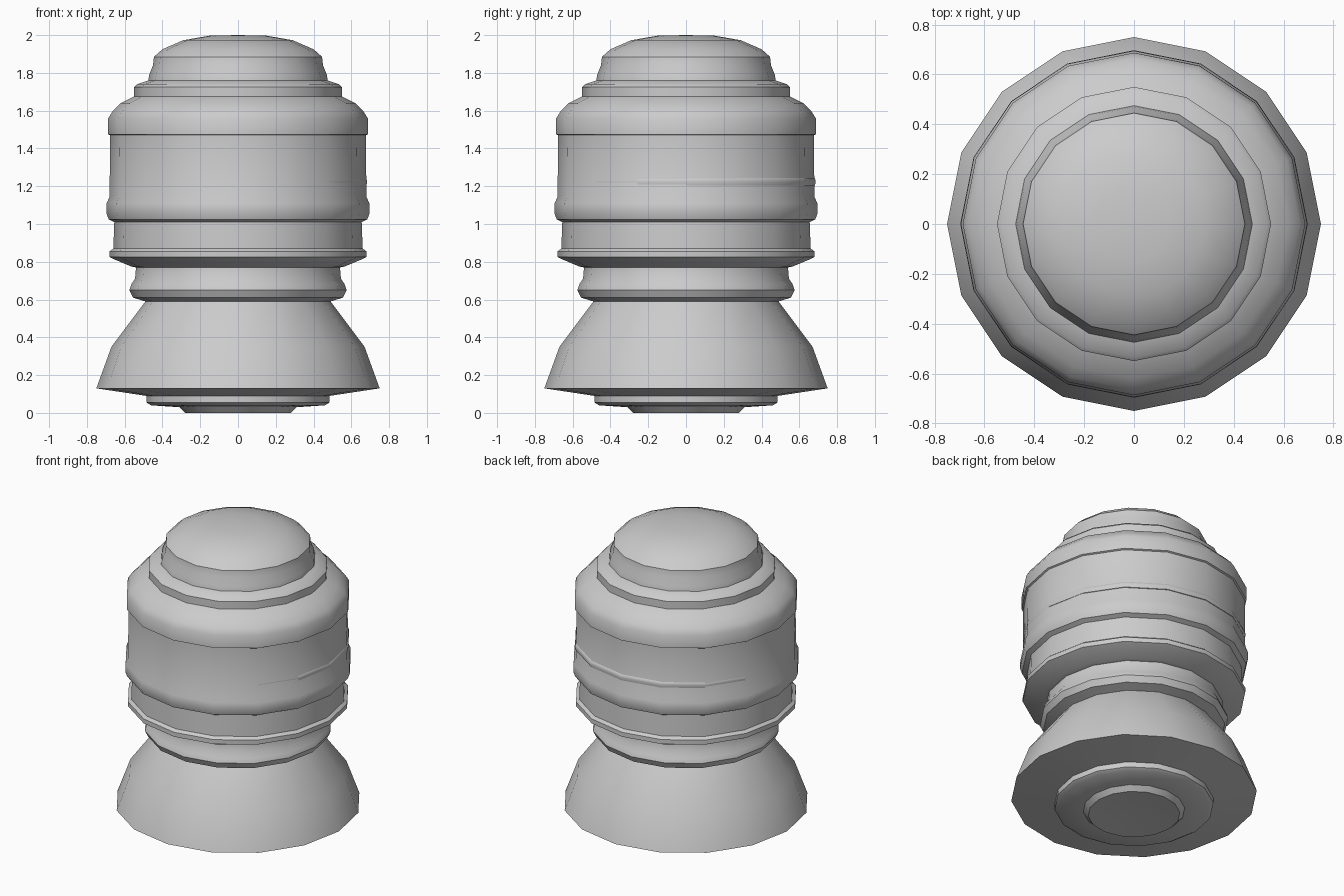
import bpy, bmesh
from math import cos, sin, pi, radians

if "Cube" in bpy.data.objects:
    bpy.data.objects.remove(bpy.data.objects["Cube"])

SIDES = 16


def lathe(name, profile, closed=False):
    """Revolve (radius, height) points, listed bottom to top, around z."""
    bm = bmesh.new()
    rings = []
    for r, z in profile:
        if r == 0:
            rings.append([bm.verts.new((0, 0, z))])
        else:
            rings.append([bm.verts.new((r * cos(2 * pi * i / SIDES),
                                        r * sin(2 * pi * i / SIDES), z))
                          for i in range(SIDES)])
    pairs = list(zip(rings, rings[1:]))
    if closed:
        pairs.append((rings[-1], rings[0]))
    for a, b in pairs:
        for i in range(SIDES):
            j = (i + 1) % SIDES
            if len(a) == 1:
                bm.faces.new((a[0], b[j], b[i]))
            elif len(b) == 1:
                bm.faces.new((a[i], a[j], b[0]))
            else:
                bm.faces.new((a[i], a[j], b[j], b[i]))
    mesh = bpy.data.meshes.new(name)
    bm.to_mesh(mesh)
    bm.free()
    obj = bpy.data.objects.new(name, mesh)
    bpy.context.collection.objects.link(obj)
    bpy.ops.object.select_all(action='DESELECT')
    obj.select_set(True)
    bpy.context.view_layer.objects.active = obj
    bpy.ops.object.shade_smooth_by_angle(angle=radians(35))
    return obj


# Stepped underside and flared foot
lathe("foot", [(0, 0.015), (0.2, 0.005), (0.28, 0), (0.31, 0.03), (0.46, 0.04),
               (0.485, 0.055), (0.485, 0.09), (0.75, 0.13), (0.67, 0.35),
               (0.49, 0.59)])

# Rounded neck ring
lathe("neck", [(0.49, 0.59), (0.555, 0.61), (0.575, 0.65), (0.565, 0.68),
               (0.545, 0.71), (0.54, 0.77)])

# Lower body with lip
lathe("lower_body", [(0.54, 0.77), (0.565, 0.775), (0.66, 0.815), (0.68, 0.825),
                     (0.68, 0.855), (0.66, 0.87), (0.655, 1.01)])

# Main body with bulging band at its base
lathe("body", [(0.655, 1.01), (0.685, 1.025), (0.697, 1.06), (0.695, 1.11),
               (0.68, 1.145), (0.677, 1.47)])

# Thin ring set off-centre, so it only breaks the surface on one side
ring = lathe("side_ridge", [(0.665, 1.20), (0.677, 1.205), (0.681, 1.225),
                            (0.677, 1.24), (0.665, 1.25)], closed=True)
ring.location = (0.003, 0.006, 0)

# Rounded shoulder
lathe("shoulder", [(0.677, 1.47), (0.687, 1.475), (0.687, 1.56), (0.665, 1.595),
                   (0.62, 1.64), (0.55, 1.675)])

# Stepped collar
lathe("collar", [(0.55, 1.675), (0.55, 1.725), (0.535, 1.74), (0.475, 1.76)])

# Domed cap
lathe("cap", [(0.475, 1.76), (0.47, 1.79), (0.45, 1.84), (0.445, 1.885),
              (0.40, 1.925), (0.29, 1.973), (0.15, 1.997), (0, 2.0)])
